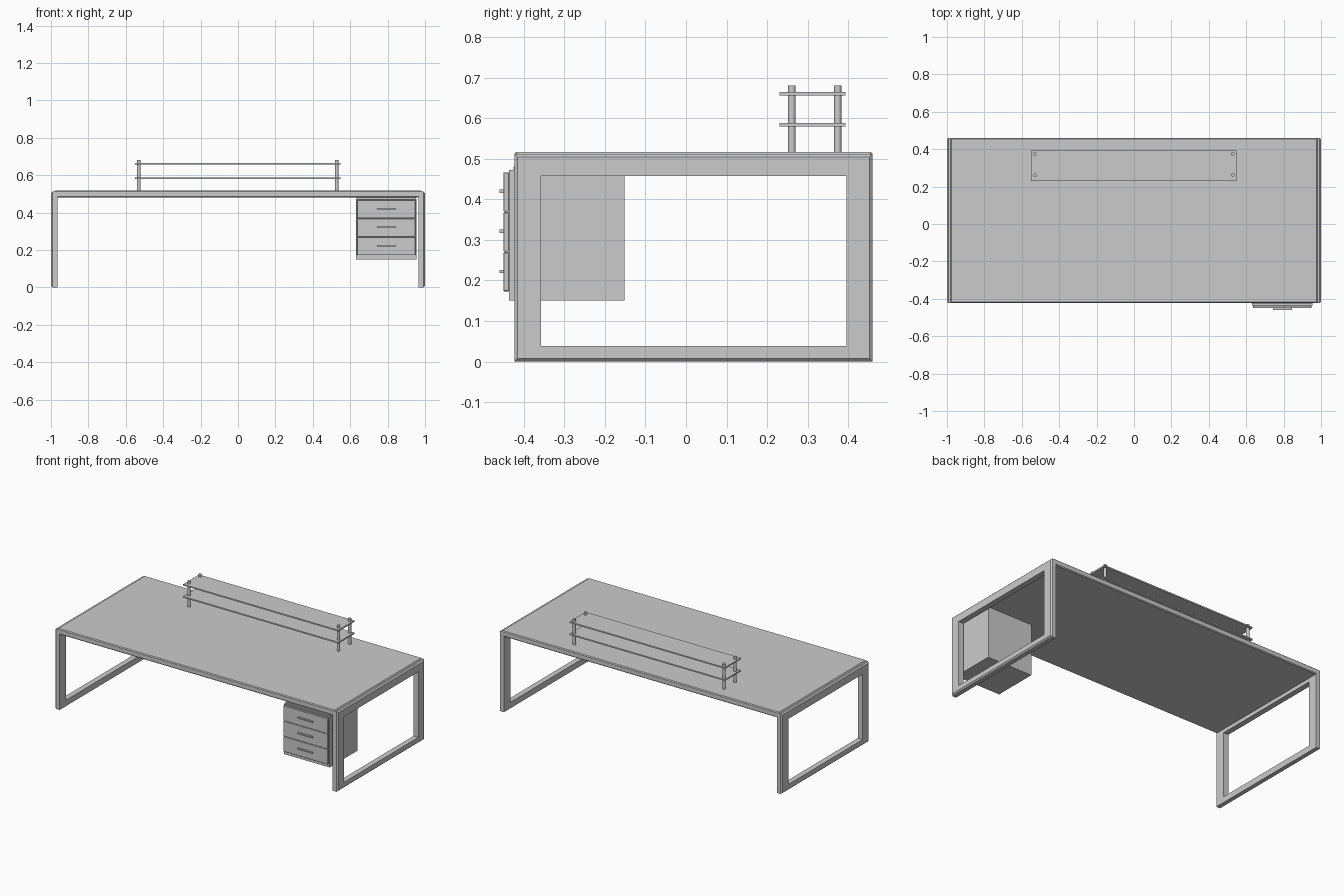
import bpy, bmesh

if "Cube" in bpy.data.objects:
    bpy.data.objects.remove(bpy.data.objects["Cube"])

Y0, Y1 = -0.423, 0.46      # desk front and back


def mesh_object(name, bm):
    bmesh.ops.recalc_face_normals(bm, faces=bm.faces)
    mesh = bpy.data.meshes.new(name)
    bm.to_mesh(mesh)
    bm.free()
    ob = bpy.data.objects.new(name, mesh)
    bpy.context.collection.objects.link(ob)
    return ob


def box(name, x, y, z, bevel=0.0):
    bm = bmesh.new()
    bmesh.ops.create_cube(bm, size=1)
    for v in bm.verts:
        for i, (lo, hi) in enumerate((x, y, z)):
            v.co[i] = lo if v.co[i] < 0 else hi
    ob = mesh_object(name, bm)
    if bevel:
        m = ob.modifiers.new("bevel", 'BEVEL')
        m.width, m.segments = bevel, 1
    return ob


def leg_frame(name, side):
    # closed rectangular rings: (x, y min, y max, z min, z max)
    c = 0.008
    rings = [(0.965, Y0, Y1, 0, 0.512),
             (1 - c, Y0, Y1, 0, 0.512),
             (1.0, Y0 + c, Y1 - c, c, 0.512 - c),
             (1.0, -0.357, 0.395, 0.038, 0.457),
             (0.965, -0.357, 0.395, 0.038, 0.457)]
    bm = bmesh.new()
    loops = [[bm.verts.new((side * x, y, z))
              for y, z in ((a, d), (b, d), (b, e), (a, e))]
             for x, a, b, d, e in rings]
    for k in range(len(loops)):
        p, q = loops[k], loops[(k + 1) % len(loops)]
        for i in range(4):
            j = (i + 1) % 4
            bm.faces.new((p[i], p[j], q[j], q[i]))
    return mesh_object(name, bm)


# Desk: two open leg frames and the top panel
leg_frame("right_leg_frame", 1)
leg_frame("left_leg_frame", -1)
box("desk_top", (-0.982, 0.982), (Y0, Y1), (0.481, 0.517), 0.005)

# Drawer pedestal hung under the right side
box("pedestal_body", (0.634, 0.953), (-0.425, -0.152), (0.15, 0.4805))
box("pedestal_front", (0.632, 0.954), (-0.436, -0.4235), (0.15, 0.472))
for i in range(3):
    z = 0.173 + i * 0.0985
    box(f"drawer_front_{i + 1}", (0.637, 0.949), (-0.45, -0.436), (z, z + 0.0965), 0.0015)
    h = 0.222 + i * 0.099
    box(f"drawer_handle_{i + 1}", (0.743, 0.845), (-0.46, -0.449), (h - 0.004, h + 0.004))

# Two-tier shelf on four round posts
for i, z in enumerate((0.579, 0.656)):
    box(f"shelf_{i + 1}", (-0.55, 0.548), (0.231, 0.393), (z, z + 0.0085))
n = 0
for x in (-0.53, 0.528):
    for y in (0.261, 0.374):
        n += 1
        bpy.ops.mesh.primitive_cylinder_add(vertices=24, radius=0.0095, depth=0.163,
                                            location=(x, y, 0.5985))
        bpy.context.object.name = f"shelf_post_{n}"
        bpy.ops.object.shade_smooth_by_angle()
